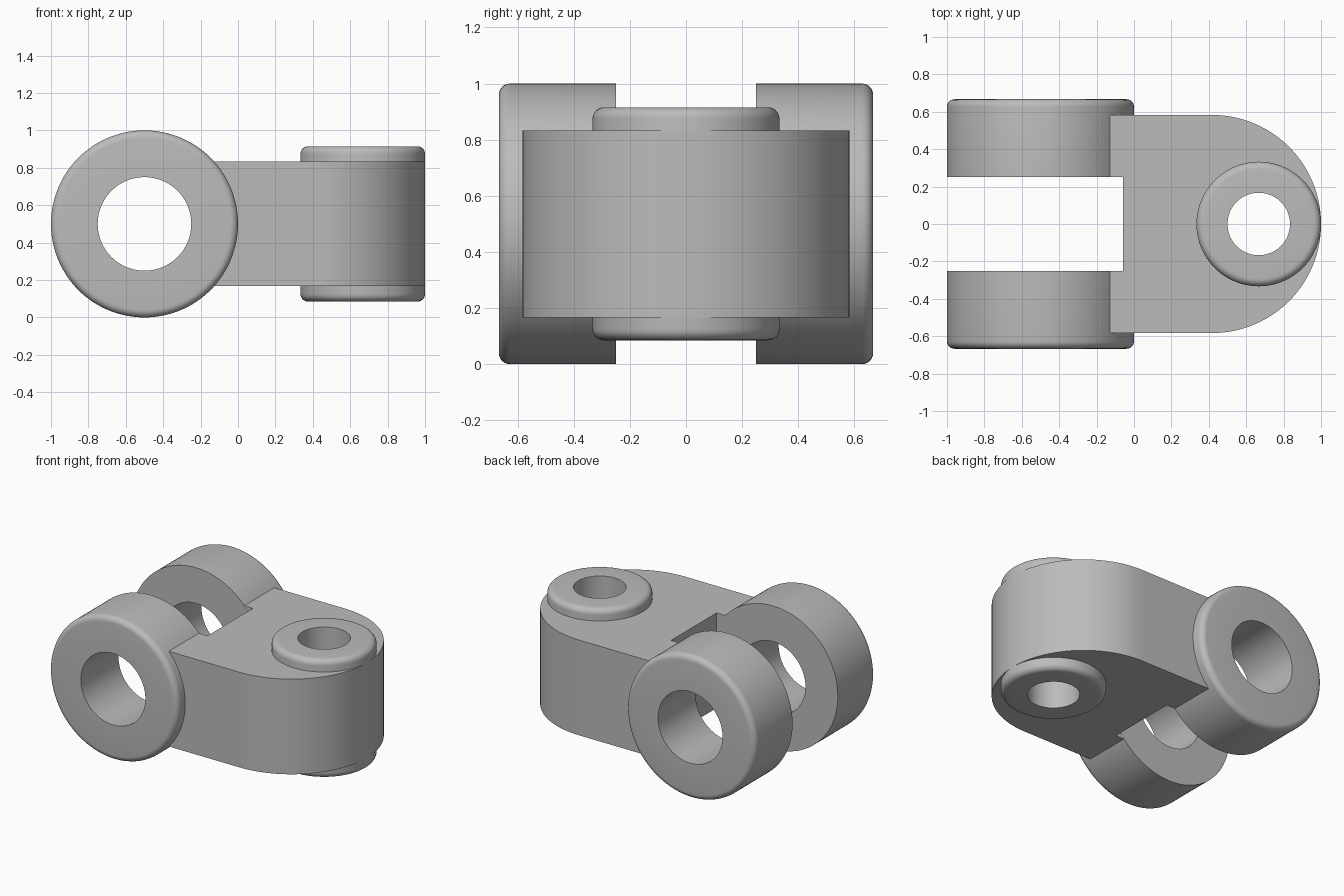
import bpy, bmesh
from math import sin, cos, pi
from mathutils import Matrix, Vector

SEGMENTS = 128
FILLET = 0.04

cube = bpy.data.objects.get("Cube")
if cube:
    bpy.data.objects.remove(cube, do_unlink=True)

steel = bpy.data.materials.new("grey steel")
steel.use_nodes = True
GREY = (0.5, 0.5, 0.5, 1)
steel.diffuse_color = GREY
steel.node_tree.nodes["Principled BSDF"].inputs["Base Color"].default_value = GREY


def finish(name, bm, matrix=Matrix()):
    """Turn a bmesh into a smooth-shaded object with sharp corners."""
    bm.transform(matrix)
    bmesh.ops.recalc_face_normals(bm, faces=bm.faces)
    mesh = bpy.data.meshes.new(name)
    bm.to_mesh(mesh)
    bm.free()
    mesh.materials.append(steel)
    obj = bpy.data.objects.new(name, mesh)
    bpy.context.collection.objects.link(obj)
    bpy.ops.object.select_all(action="DESELECT")
    obj.select_set(True)
    bpy.context.view_layer.objects.active = obj
    bpy.ops.object.shade_smooth_by_angle(angle=pi / 6)


def arc(cx, cy, r, start, end, steps):
    return [(cx + r * cos(start + (end - start) * i / steps),
             cy + r * sin(start + (end - start) * i / steps)) for i in range(steps + 1)]


def add_loop(bm, points):
    verts = [bm.verts.new(p) for p in points]
    return [bm.edges.new((v, verts[i - 1])) for i, v in enumerate(verts)]


def tube(name, bore, outer, low, high, matrix, round_low):
    """Revolve a rounded wall section about z, then place it."""
    f = FILLET
    section = [(bore, low)]
    if round_low:
        section += arc(outer - f, low + f, f, -pi / 2, 0, 6)
    else:
        section.append((outer, low))
    section += arc(outer - f, high - f, f, 0, pi / 2, 6) + [(bore, high)]
    bm = bmesh.new()
    edges = add_loop(bm, [(r, 0, z) for r, z in section])
    bmesh.ops.spin(bm, geom=edges, cent=(0, 0, 0), axis=(0, 0, 1),
                   angle=2 * pi, steps=SEGMENTS, use_merge=True)
    bmesh.ops.remove_doubles(bm, verts=bm.verts, dist=1e-5)
    finish(name, bm, matrix)


# Body: slotted plate with a round nose and an opening for the pivot boss
width, slot, tail = 0.583, 0.251, -0.2
outline = arc(0.417, 0, width, -pi / 2, pi / 2, SEGMENTS // 2)
outline += [(tail, width), (tail, slot), (-0.06, slot),
            (-0.06, -slot), (tail, -slot), (tail, -width)]
opening = arc(0.667, 0, 0.25, 0, 2 * pi, SEGMENTS)[:-1]
bm = bmesh.new()
edges = []
for loop in (outline, opening):
    edges += add_loop(bm, [(x, y, 0.167) for x, y in loop])
bmesh.ops.triangle_fill(bm, edges=edges, use_beauty=True, normal=(0, 0, 1))
top = bmesh.ops.extrude_face_region(bm, geom=bm.faces[:], use_keep_orig=True)["geom"]
bmesh.ops.translate(bm, vec=(0, 0, 0.666),
                    verts=[v for v in top if isinstance(v, bmesh.types.BMVert)])
finish("body", bm)

# Vertical pivot boss through the nose
tube("pivot_boss", 0.167, 0.333, 0.085, 0.915, Matrix.Translation((0.667, 0, 0)), True)

# Fork rings, rounded on their outer side only
for name, turn in (("front_fork_ring", pi / 2), ("back_fork_ring", -pi / 2)):
    place = Matrix.Translation((-0.5, 0, 0.5)) @ Matrix.Rotation(turn, 4, "X")
    tube(name, 0.25, 0.5, 0.25, 0.667, place, False)
